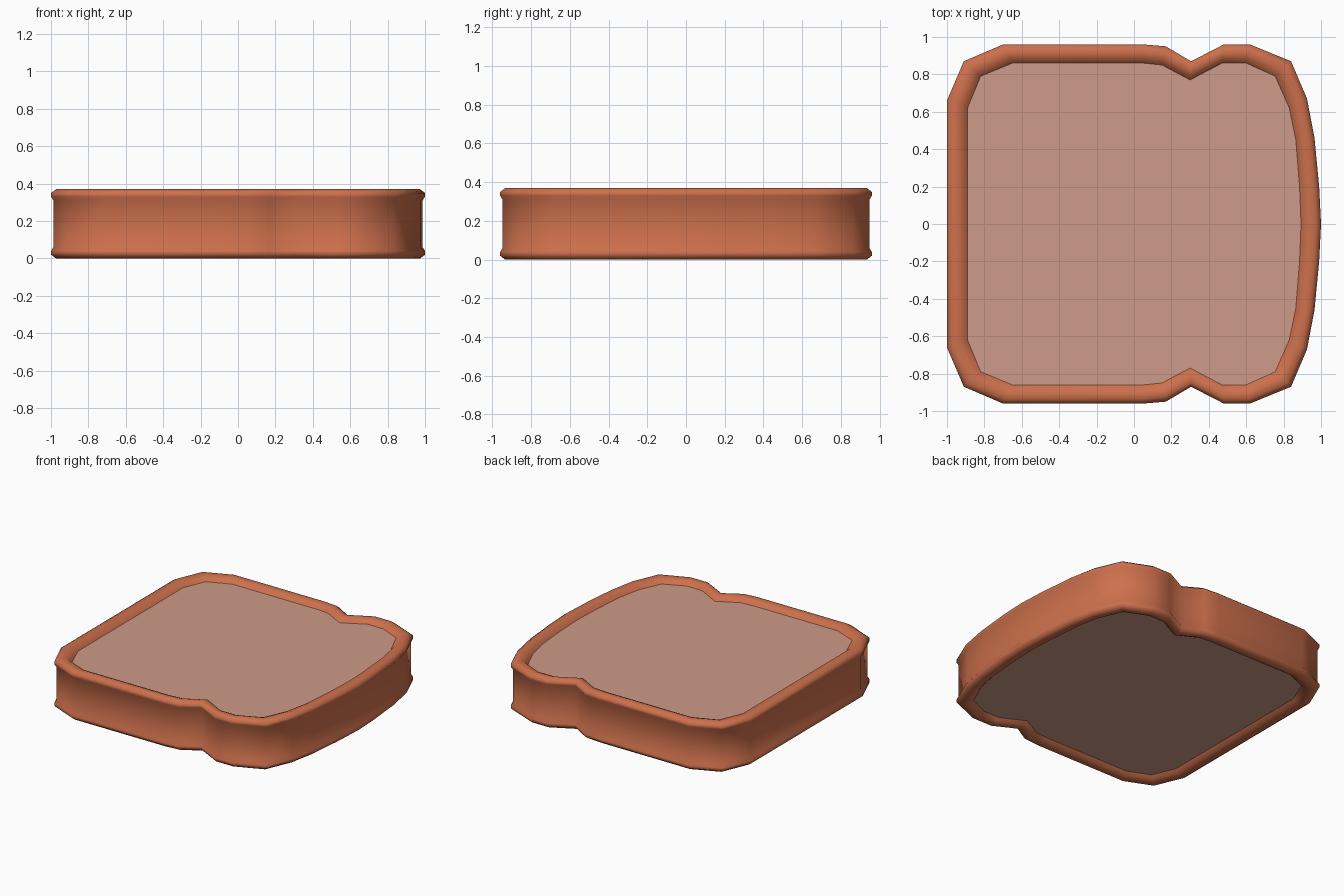
import bpy, bmesh

if "Cube" in bpy.data.objects:
    bpy.data.objects.remove(bpy.data.objects["Cube"])

def material(name, rgb):
    m = bpy.data.materials.new(name)
    m.diffuse_color = (*rgb, 1)
    m.use_nodes = True
    m.node_tree.nodes["Principled BSDF"].inputs["Base Color"].default_value = m.diffuse_color
    return m

crust_mat = material("crust brown", (0.61, 0.162, 0.072))
crumb_mat = material("crumb pink", (0.61, 0.328, 0.25))

# Half outlines in plan (y >= 0), from the flat end to the domed end
OUTER = [(-1, .66), (-.91, .87), (-.70, .96), (.05, .96), (.17, .95), (.305, .87), (.48, .96),
         (.62, .96), (.84, .87), (.925, .67), (.965, .46), (.99, .2), (1, 0)]
INNER = [(-.89, .62), (-.82, .79), (-.65, .86), (.05, .86), (.15, .85), (.30, .77), (.47, .86),
         (.60, .86), (.755, .79), (.83, .62), (.865, .45), (.885, .2), (.893, 0)]
# Crust section: (blend from outer to inner outline, height)
HEIGHT = 0.37
UPPER = [(1, .338), (.8, .36), (.55, .37), (.25, .37), (0, .35), (0, .33), (.12, .31)]
SECTION = UPPER + [(t, HEIGHT - z) for t, z in reversed(UPPER)]

def full(half):
    return half + [(x, -y) for x, y in reversed(half) if y > 0]

def ring(bm, t, z):
    return [bm.verts.new((a[0] + (b[0] - a[0]) * t, a[1] + (b[1] - a[1]) * t, z))
            for a, b in zip(full(OUTER), full(INNER))]

def finish(bm, name, mat, smooth):
    bmesh.ops.recalc_face_normals(bm, faces=bm.faces)
    for f in bm.faces:
        f.smooth = smooth
    me = bpy.data.meshes.new(name)
    bm.to_mesh(me)
    bm.free()
    me.materials.append(mat)
    ob = bpy.data.objects.new(name, me)
    bpy.context.collection.objects.link(ob)

# Crust: rounded rims joined by a slightly recessed wall
bm = bmesh.new()
rings = [ring(bm, t, z) for t, z in SECTION]
for a, b in zip(rings, rings[1:]):
    for i in range(len(a)):
        j = (i + 1) % len(a)
        bm.faces.new((a[i], b[i], b[j], a[j]))
bmesh.ops.recalc_face_normals(bm, faces=bm.faces)
# open shell: make sure the wall faces outward
finish(bm, "crust", crust_mat, True)
me = bpy.data.objects["crust"].data
wall = max(me.polygons, key=lambda p: p.area)
if wall.normal.dot(wall.center) < 0:
    me.flip_normals()

# Crumb: flat faces set inside the rims
for name, z, up in (("crumb_top", .338, True), ("crumb_bottom", HEIGHT - .338, False)):
    bm = bmesh.new()
    f = bm.faces.new(ring(bm, 1, z))
    f.normal_update()
    flip = (f.normal.z > 0) != up
    finish(bm, name, crumb_mat, False)
    me = bpy.data.objects[name].data
    if (me.polygons[0].normal.z > 0) != up:
        me.flip_normals()
